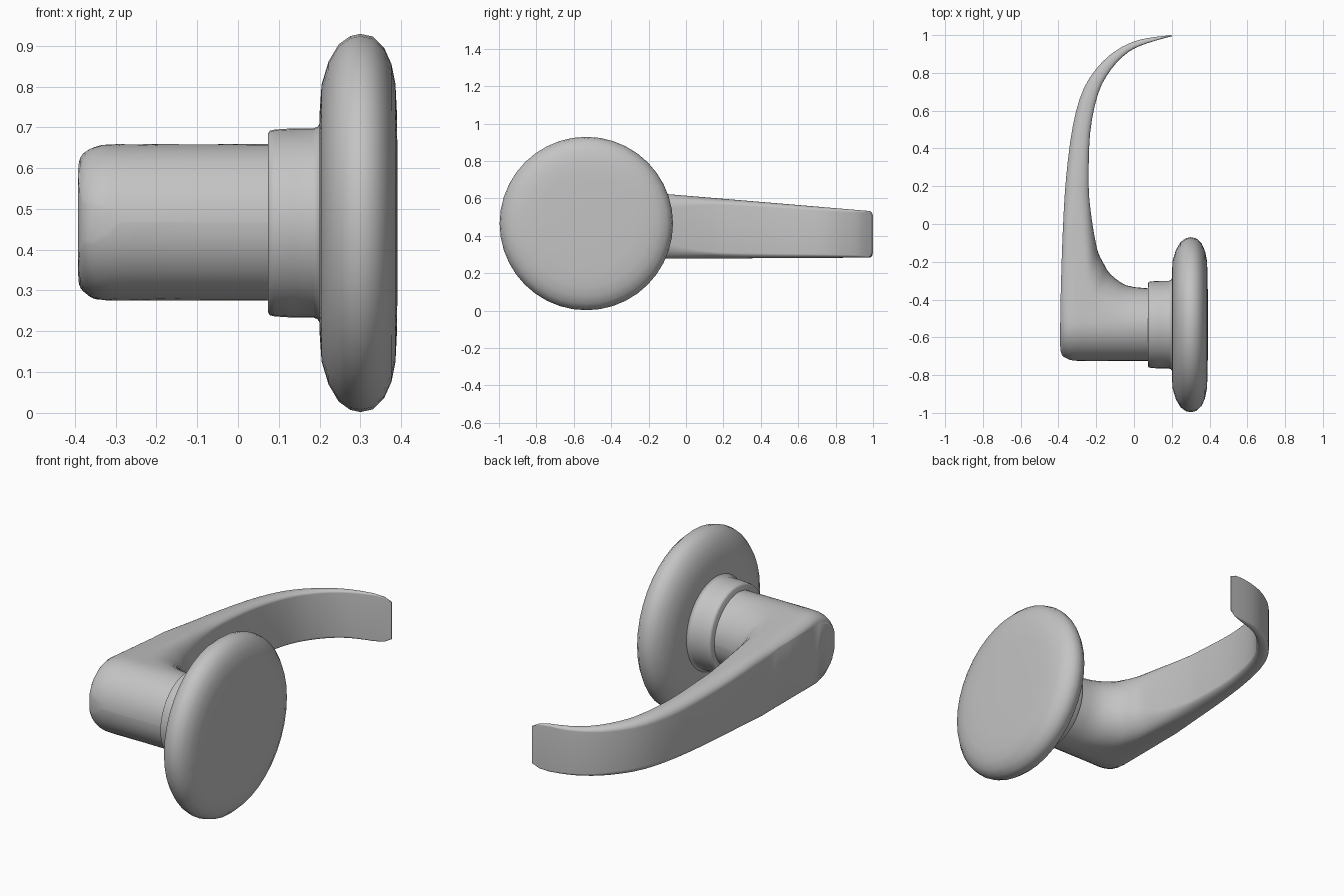
import bpy, bmesh, math
from mathutils import Vector

cube = bpy.data.objects.get("Cube")
if cube:
    bpy.data.objects.remove(cube, do_unlink=True)

metal = bpy.data.materials.new("satin grey")
metal.use_nodes = True
metal.diffuse_color = (0.55, 0.55, 0.55, 1)
metal.node_tree.nodes["Principled BSDF"].inputs["Base Color"].default_value = (0.55, 0.55, 0.55, 1)

AXIS_Y, AXIS_Z, HUB_R, END_X = -0.533, 0.4655, 0.192, -0.39


def finish(name, rings, angle):
    """Skin a list of closed rings, cap both ends and shade smooth."""
    bm = bmesh.new()
    loops = [[bm.verts.new(p) for p in ring] for ring in rings]
    n = len(loops[0])
    for a, b in zip(loops, loops[1:]):
        for i in range(n):
            j = (i + 1) % n
            bm.faces.new((a[i], a[j], b[j], b[i]))
    bm.faces.new(loops[0])
    bm.faces.new(loops[-1])
    bmesh.ops.recalc_face_normals(bm, faces=bm.faces)
    mesh = bpy.data.meshes.new(name)
    bm.to_mesh(mesh)
    bm.free()
    mesh.materials.append(metal)
    obj = bpy.data.objects.new(name, mesh)
    bpy.context.collection.objects.link(obj)
    bpy.ops.object.select_all(action='DESELECT')
    obj.select_set(True)
    bpy.context.view_layer.objects.active = obj
    bpy.ops.object.shade_smooth_by_angle(angle=math.radians(angle))


def lathe(name, profile, segments=40):
    """Revolve (x, radius) points about the spindle axis."""
    turns = [2 * math.pi * i / segments for i in range(segments)]
    finish(name, [[(x, AXIS_Y + r * math.cos(a), AXIS_Z + r * math.sin(a)) for a in turns]
                  for x, r in profile], 50)


# Wall plate with its rounded rim
lathe("wall_plate", [(0.2, 0.2), (0.2, 0.27), (0.205, 0.34), (0.222, 0.396), (0.247, 0.438),
                     (0.275, 0.458), (0.3, 0.4635), (0.33, 0.457), (0.358, 0.43), (0.376, 0.39),
                     (0.386, 0.34), (0.39, 0.26), (0.391, 0.1)])

# Collar between plate and lever
lathe("collar", [(0.073, 0.1), (0.073, 0.218), (0.078, 0.226), (0.09, 0.229), (0.135, 0.232),
                 (0.185, 0.232), (0.195, 0.236), (0.204, 0.25)])

# Lever stations: inner x, y, outer x, y, inner rounding width and depth
stations = [
    (0.08, -0.341, 0.08, -0.725, 0.19, 1), (-0.04, -0.325, -0.1, -0.725, 0.19, 1),
    (-0.125, -0.265, -0.29, -0.725, 0.19, 0.9), (-0.163, -0.205, -0.355, -0.712, 0.18, 0.75),
    (-0.19, -0.15, -0.389, -0.67, 0.16, 0.6), (-0.206, -0.08, -0.39, -0.5, 0.13, 0.45),
    (-0.22, 0, -0.386, -0.3, 0.1, 0.35), (-0.233, 0.1, -0.377, -0.04, 0.08, 0.25),
    (-0.24, 0.21, -0.36, 0.24, 0.055, 0.2), (-0.233, 0.476, -0.323, 0.524, 0.04, 0.17),
    (-0.19, 0.69, -0.265, 0.72, 0.033, 0.15), (-0.12, 0.82, -0.17, 0.855, 0.025, 0.13),
    (-0.03, 0.91, -0.063, 0.938, 0.018, 0.11), (0.07, 0.957, 0.05, 0.98, 0.01, 0.08),
    (0.2, 0.994, 0.199, 1.0, 0.003, 0.04)]


def spline(rows, steps):
    """Catmull-Rom interpolation of whole rows."""
    out = []
    for k in range(len(rows) - 1):
        a, b = rows[max(k - 1, 0)], rows[k]
        c, d = rows[k + 1], rows[min(k + 2, len(rows) - 1)]
        for s in range(steps):
            t = s / steps
            out.append([q + t / 2 * (r - p + t * (2 * p - 5 * q + 4 * r - v + t * (3 * (q - r) + v - p)))
                        for p, q, r, v in zip(a, b, c, d)])
    return out + [list(rows[-1])]


def drop(d, width):
    """Quarter-round falloff: one at the edge, zero past the width."""
    u = max(0, min(1, 1 - d / width))
    return 1 - math.sqrt(1 - u * u)


def lever_ring(row, trim, samples=20):
    inner, outer = Vector(row[0:2]), Vector(row[2:4])
    span = (outer - inner).length
    on_hub = outer.y < -0.2
    top, bottom = [], []
    for i in range(samples + 1):
        t = (1 - math.cos(math.pi * i / samples)) / 2
        p = inner.lerp(outer, t)
        past = max(0, p.y - AXIS_Y)
        half = HUB_R - 0.0445 * past
        mid = 0.467 - 0.039 * past
        if on_hub:
            half -= 0.045 * drop(p.x - END_X, 0.08)
        else:
            half -= 0.04 * min(1, span / 0.1) * drop(span * (1 - t), min(0.07, span * 0.5))
        if p.y < AXIS_Y:
            half = math.sqrt(max(0, half ** 2 - (p.y - AXIS_Y) ** 2))
        half *= 1 - min(1, row[5]) * drop(t * span, row[4])
        half = max(0.001, half - trim)
        top.append((p.x, p.y, mid + half))
        bottom.append((p.x, p.y, mid - half))
    return top + bottom[::-1]


# Hub and curved lever as one blended body, with trimmed tip corners
rows = spline(stations, 3)
trims = [0] * (len(rows) - 2) + [0.006, 0.025]
finish("lever_handle", [lever_ring(r, c) for r, c in zip(rows, trims)], 70)
